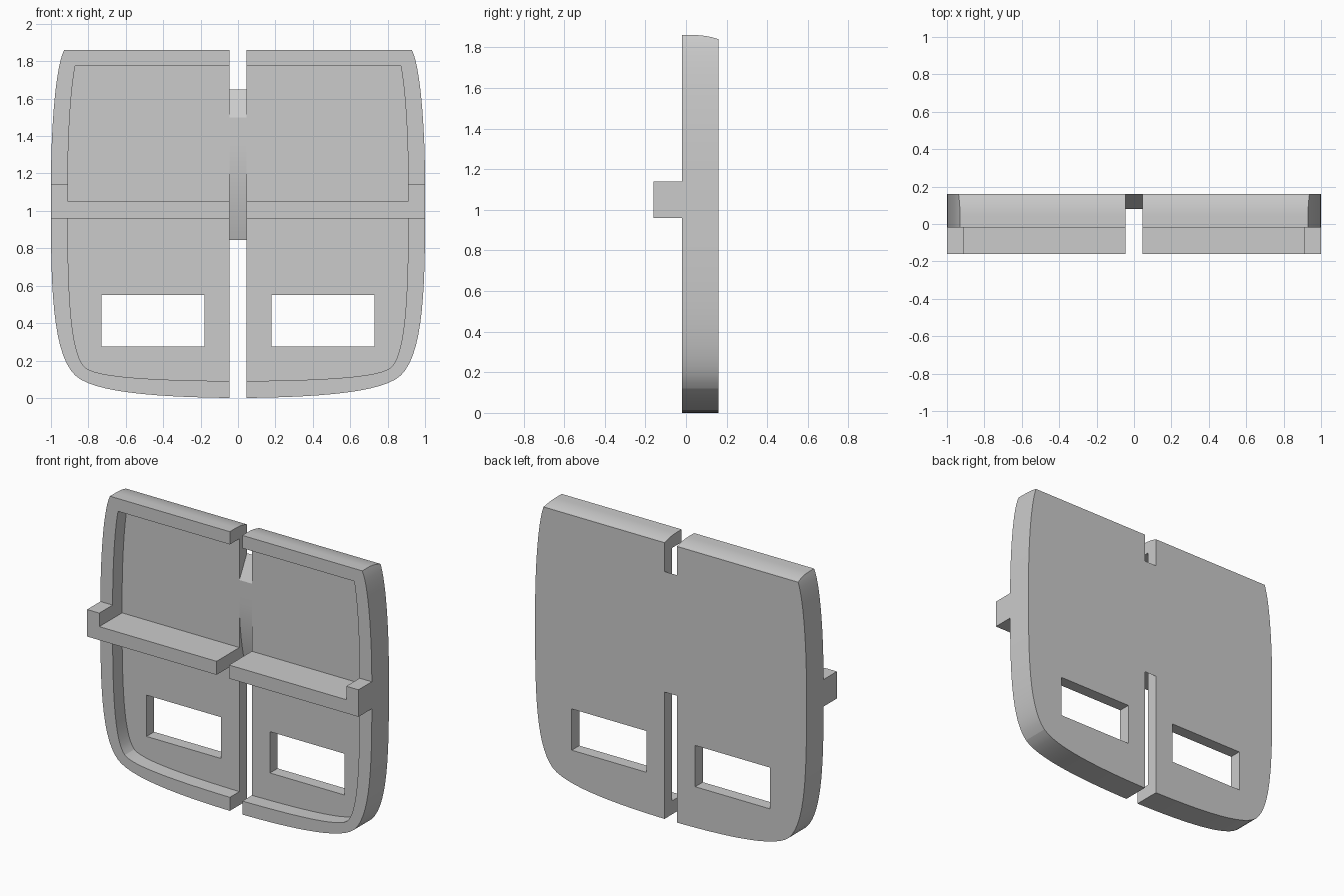
import bpy, bmesh
from mathutils import Vector
from mathutils.geometry import interpolate_bezier

cube = bpy.data.objects.get("Cube")
if cube:
    bpy.data.objects.remove(cube, do_unlink=True)

grey = bpy.data.materials.new("plain grey")
grey.use_nodes = True
COLOUR = (0.6, 0.6, 0.6, 1)
grey.diffuse_color = COLOUR
grey.node_tree.nodes["Principled BSDF"].inputs["Base Color"].default_value = COLOUR


def prism(name, points, axis, start, end):
    """Extrude a 2D profile: (x, z) along y, or (y, z) along x."""
    bm = bmesh.new()
    place = (lambda a, b: (a, start, b)) if axis == "y" else (lambda a, b: (start, a, b))
    face = bm.faces.new([bm.verts.new(place(a, b)) for a, b in points])
    extruded = bmesh.ops.extrude_face_region(bm, geom=[face])["geom"]
    step = Vector((0, end - start, 0)) if axis == "y" else Vector((end - start, 0, 0))
    bmesh.ops.translate(bm, vec=step, verts=[g for g in extruded if isinstance(g, bmesh.types.BMVert)])
    bmesh.ops.recalc_face_normals(bm, faces=bm.faces)
    mesh = bpy.data.meshes.new(name)
    bm.to_mesh(mesh)
    bm.free()
    mesh.materials.append(grey)
    obj = bpy.data.objects.new(name, mesh)
    bpy.context.collection.objects.link(obj)
    return obj


def combine(target, tool, operation):
    """Apply a boolean and discard the tool."""
    tool.hide_render = True
    mod = target.modifiers.new(tool.name, "BOOLEAN")
    mod.operation, mod.object, mod.solver = operation, tool, "EXACT"
    bpy.context.view_layer.objects.active = target
    bpy.ops.object.modifier_apply(modifier=mod.name)
    bpy.data.objects.remove(tool, do_unlink=True)


def outline(*curves):
    """Join Bezier curves into a right-hand edge and mirror it."""
    half = []
    for curve in curves:
        pts = interpolate_bezier(*[Vector((x, 0, z)) for x, z in curve], 14)
        half += [(p.x, p.z) for p in pts if not half or (p.x, p.z) != half[-1]]
    return half + [(-x, z) for x, z in reversed(half) if x > 0.001]


def rect(a, b, c, d):
    return [(a, c), (b, c), (b, d), (a, d)]


# Rounded panel body
outer = outline([(.93, 1.86), (.975, 1.77), (1, 1.45), (1, 1.14)],
                [(1, .96), (1, .55), (.985, .23), (.87, .12)],
                [(.87, .12), (.77, .025), (.4, .002), (0, 0)])
panel = prism("panel", outer, "y", -.02, .16)

# Recess that leaves a raised rim
inner = outline([(.87, 1.775), (.895, 1.65), (.91, 1.4), (.91, 1.14)],
                [(.91, .96), (.91, .55), (.895, .24), (.82, .165)],
                [(.82, .165), (.76, .105), (.4, .093), (0, .09)])
combine(panel, prism("recess", inner, "y", -.3, .08), "DIFFERENCE")

# Shelf with raised end stops
right = [(1, .96), (1, 1.14), (.91, 1.14), (.91, 1.05)]
shelf = right + [(-x, z) for x, z in reversed(right)]
combine(panel, prism("shelf", shelf, "y", -.16, .1), "UNION")

# Top edge curving down to the back
steps = [i / 8 for i in range(11)]
crown = [(.04 + .12 * t, 1.86 - .02 * t * t) for t in steps] + [(.19, 2), (.04, 2)]
combine(panel, prism("crown", crown, "x", -1.2, 1.2), "DIFFERENCE")

# Centre slot, leaving a thin bridge with a curved lower face
bridge = [(.08 + .08 * t * t, 1.36 - .515 * t) for t in [i / 12 for i in range(12)] + [1.005]]
slot = [(-.3, 2), (.3, 2), (.3, 1.65), (.161, 1.65), (.08, 1.5)] + bridge
slot += [(.3, bridge[-1][1]), (.3, -.1), (-.3, -.1)]
combine(panel, prism("slot", slot, "x", -.046, .046), "DIFFERENCE")

# Window openings
for a, b in ((.18, .73), (-.73, -.18)):
    combine(panel, prism("window", rect(a, b, .275, .55), "y", -.3, .3), "DIFFERENCE")

bpy.ops.object.select_all(action="DESELECT")
panel.select_set(True)
bpy.context.view_layer.objects.active = panel
bpy.ops.object.shade_smooth_by_angle(angle=.4)
